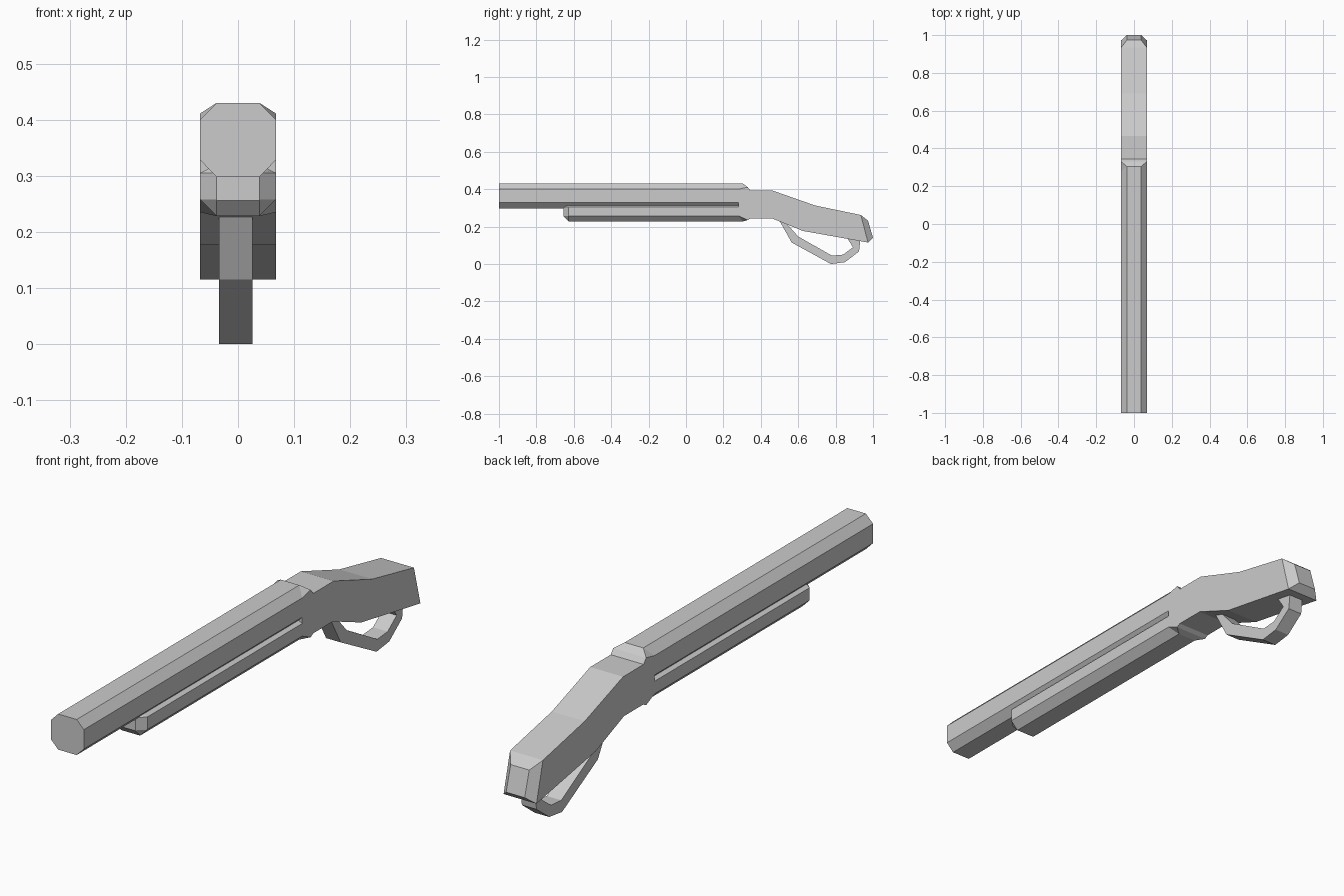
import bpy, bmesh

if "Cube" in bpy.data.objects:
    bpy.data.objects.remove(bpy.data.objects["Cube"])

W, N = 0.0675, 0.038   # full half width, half width of the narrow flats


def finish(name, bm):
    bmesh.ops.recalc_face_normals(bm, faces=bm.faces[:])
    mesh = bpy.data.meshes.new(name)
    bm.to_mesh(mesh)
    bm.free()
    obj = bpy.data.objects.new(name, mesh)
    bpy.context.collection.objects.link(obj)
    return obj


def loft(name, rings, cap_start=True, cap_end=True):
    bm = bmesh.new()
    loops = [[bm.verts.new(p) for p in ring] for ring in rings]
    n = len(loops[0])
    for a, b in zip(loops, loops[1:]):
        for i in range(n):
            j = (i + 1) % n
            bm.faces.new((a[i], a[j], b[j], b[i]))
    if cap_start:
        bm.faces.new(loops[0])
    if cap_end:
        bm.faces.new(loops[-1])
    return finish(name, bm)


def mirrored(half):
    """Close a right-hand half outline (x, y, z), listed top to bottom, over x = 0."""
    return half + [(-x, y, z) for x, y, z in reversed(half)]


# Octagonal barrel
oct_half = [(N, 0.43), (W, 0.40), (W, 0.328), (N, 0.298)]
loft("barrel", [mirrored([(x, y, z) for x, z in oct_half]) for y in (-1.0, 0.305)],
     cap_end=False)

# Fore-end under the barrel, with a bevelled front and a side groove at the top
fore_half = [(0.052, 0.313), (W, 0.305), (W, 0.258), (N, 0.228)]
nose = mirrored([(N, -0.655, 0.312), (N, -0.655, 0.305),
                 (N, -0.655, 0.258), (N, -0.655, 0.256)])
body = [mirrored([(x, y, z) for x, z in fore_half]) for y in (-0.628, 0.305)]
loft("fore_end", [nose] + body, cap_end=False)

# Collar blending the octagonal section into the square stock
bm = bmesh.new()
for x, y, z in [(W, 0.28, 0.40), (W, 0.28, 0.258), (N, 0.305, 0.43), (N, 0.305, 0.228),
                (W, 0.33, 0.411), (W, 0.33, 0.235), (W, 0.345, 0.392), (W, 0.345, 0.244)]:
    bm.verts.new((x, y, z))
    bm.verts.new((-x, y, z))
bmesh.ops.convex_hull(bm, input=bm.verts[:])
back = [f for f in bm.faces if all(v.co.y > 0.34 for v in f.verts)]
bmesh.ops.delete(bm, geom=back, context='FACES_ONLY')
bmesh.ops.dissolve_limit(bm, angle_limit=0.01, verts=bm.verts[:], edges=bm.edges[:])
finish("collar", bm)

# Stock with tapered butt: half width, top y/z, bottom y/z per station
stations = [(W, 0.345, 0.392, 0.345, 0.244),
            (W, 0.465, 0.392, 0.46, 0.244),
            (W, 0.69, 0.313, 0.625, 0.177),
            (W, 0.935, 0.262, 0.973, 0.115),
            (N, 0.973, 0.232, 1.0, 0.14)]
loft("stock", [mirrored([(w, ty, tz), (w, by, bz)]) for w, ty, tz, by, bz in stations],
     cap_start=False)

# Lever loop below the stock: matching outer and inner outline points (y, z)
outer = [(0.495, 0.24), (0.565, 0.115), (0.775, 0.0), (0.85, 0.01),
         (0.925, 0.067), (0.933, 0.135)]
inner = [(0.535, 0.22), (0.60, 0.147), (0.78, 0.045), (0.84, 0.05),
         (0.893, 0.09), (0.86, 0.14)]
loft("lever_loop", [[(-0.034, *o), (0.026, *o), (0.026, *i), (-0.034, *i)]
                    for o, i in zip(outer, inner)])
